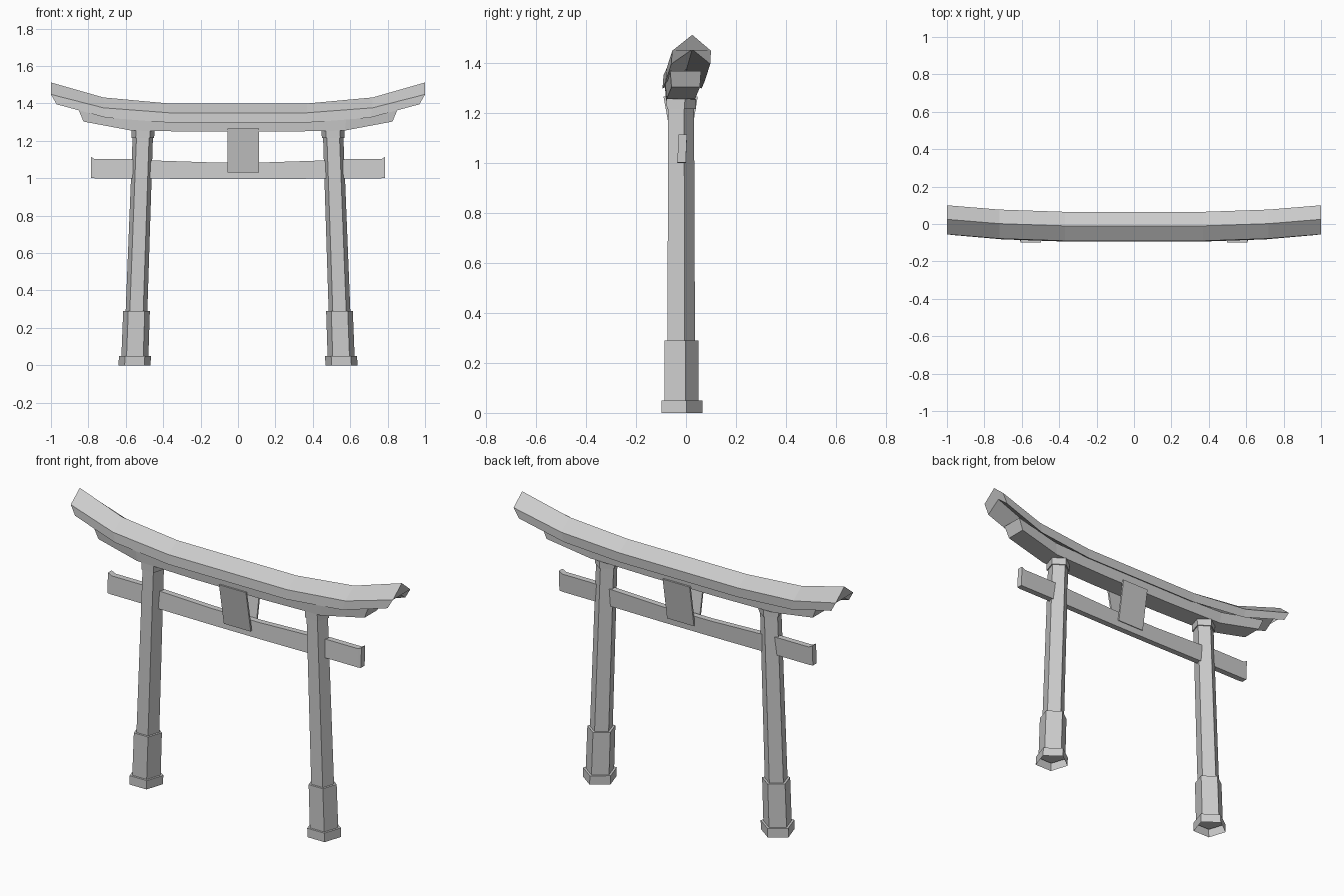
import bpy, bmesh, math

if "Cube" in bpy.data.objects:
    bpy.data.objects.remove(bpy.data.objects["Cube"])


def loft(name, rings, caps=(True, True)):
    """Skin a list of equal-length closed rings into a flat-faced object."""
    bm = bmesh.new()
    vr = [[bm.verts.new(p) for p in ring] for ring in rings]
    n = len(vr[0])
    for a, b in zip(vr, vr[1:]):
        for i in range(n):
            j = (i + 1) % n
            bm.faces.new((a[i], a[j], b[j], b[i]))
    if caps[0]:
        bm.faces.new(vr[0])
    if caps[1]:
        bm.faces.new(vr[-1])
    bmesh.ops.recalc_face_normals(bm, faces=bm.faces[:])
    me = bpy.data.meshes.new(name)
    bm.to_mesh(me)
    bm.free()
    ob = bpy.data.objects.new(name, me)
    bpy.context.collection.objects.link(ob)
    return ob


def both_sides(stations):
    """Mirror right-hand beam stations (first one nearest the middle) to x < 0."""
    return [[(-x, y, z) for x, y, z in s] for s in reversed(stations)] + stations


def pentagon(side, z, r):
    """Five-sided ring, flat face to the front, following the pillar's lean."""
    cx = 0.553 - 0.036 * z
    return [(side * (cx + r * math.cos(math.radians(a))),
             -0.025 + r * math.sin(math.radians(a)), z)
            for a in (-126, -54, 18, 90, 162)]


# Leaning five-sided pillars with base, sleeve and collar
for side, label in ((-1, "left"), (1, "right")):
    for part, z0, z1, r0, r1, caps in (
            ("base", 0.0, 0.05, 0.09, 0.09, (False, True)),
            ("sleeve", 0.04, 0.29, 0.076, 0.075, (True, True)),
            ("pillar", 0.04, 1.25, 0.062, 0.057, (True, True)),
            ("collar", 1.215, 1.255, 0.064, 0.065, (True, True))):
        loft(f"{label}_{part}", [pentagon(side, z0, r0), pentagon(side, z1, r1)], caps)

# Lower tie beam: x, bottom z, top z
tie = []
for x, zb, zt in ((0.15, 0.996, 1.085), (0.45, 0.998, 1.095), (0.58, 1.0, 1.102),
                  (0.765, 1.0, 1.102), (0.787, 1.002, 1.114)):
    tie.append([(x, -0.035, zb), (x, -0.001, zb), (x, 0.004, zt), (x, -0.029, zt)])
loft("tie_beam", both_sides(tie))

# Upper beam under the roof: bottom x, top x, y shift, bottom z, top z
upper = []
for xb, xt, dy, zb, zt in ((0.22, 0.22, 0.0, 1.249, 1.312), (0.57, 0.58, 0.002, 1.255, 1.322),
                           (0.826, 0.853, 0.022, 1.303, 1.367)):
    upper.append([(xb, -0.08 + dy, zb), (xb, 0.034 + dy, zb),
                  (xt, 0.038 + dy, zt), (xt, -0.085 + dy, zt)])
loft("upper_beam", both_sides(upper))

# Chevron-section roof sweeping up and back at the tips
roof = []
for x, lean, dy, z in ((0.37, 0.005, 0.0, 1.40), (0.72, 0.015, 0.012, 1.432),
                       (1.0, 0.03, 0.035, 1.512)):
    e = z - 0.05 - 0.55 * lean + 0.003
    roof.append([(x, -0.01 + dy, z), (x, -0.09 + dy, e), (x - lean, -0.094 + dy, e - 0.053),
                 (x - lean, -0.01 + dy, z - 0.058), (x - lean, 0.062 + dy, e - 0.053),
                 (x, 0.065 + dy, e)])
loft("roof", both_sides(roof))

# Front and back boards, leaning outward at the top
for label, top_y, low_y, t in (("front", -0.09, -0.047, 0.01), ("back", 0.047, 0.008, -0.01)):
    loft(f"{label}_board",
         [[(x, top_y, 1.265), (x, top_y + t, 1.265), (x, low_y + t, 1.033), (x, low_y, 1.03)]
          for x in (-0.055, 0.112)])
